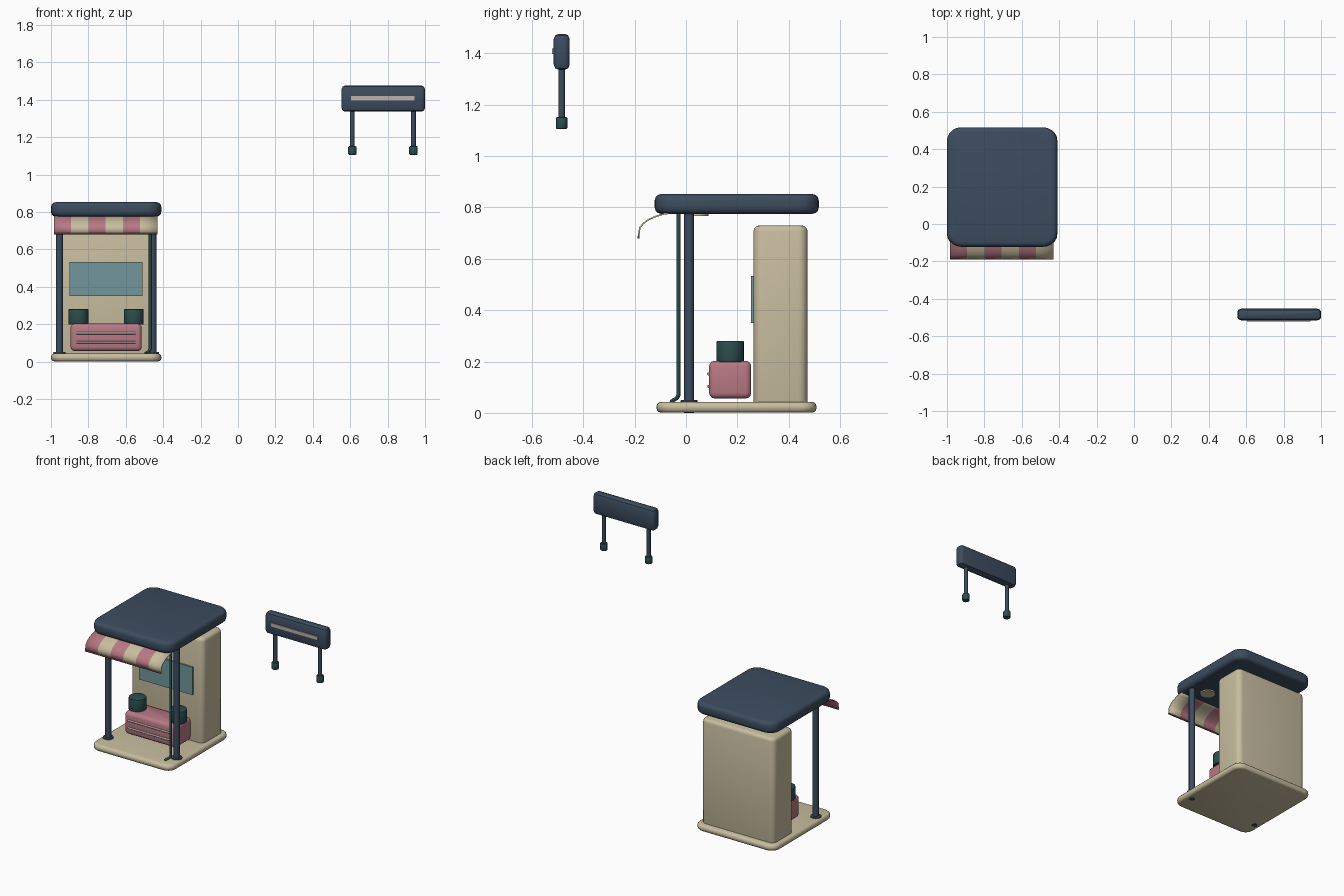
import bpy, bmesh, math
from mathutils import Vector, Matrix

cube = bpy.data.objects.get("Cube")
if cube:
    bpy.data.objects.remove(cube, do_unlink=True)


def material(name, r, g, b):
    m = bpy.data.materials.new(name)
    m.use_nodes = True
    m.diffuse_color = (r, g, b, 1)
    m.node_tree.nodes["Principled BSDF"].inputs["Base Color"].default_value = (r, g, b, 1)
    return m


NAVY = material("navy", 0.045, 0.072, 0.112)
CREAM = material("cream", 0.58, 0.51, 0.35)
PINK = material("dusty_pink", 0.48, 0.19, 0.23)
GLASS = material("teal_glass", 0.17, 0.31, 0.33)
GREEN = material("dark_green", 0.025, 0.075, 0.075)
METAL = material("pale_metal", 0.50, 0.44, 0.41)
RUST = material("rust_trim", 0.28, 0.09, 0.08)
made = []


def finish(name, bm, *mats):
    bmesh.ops.recalc_face_normals(bm, faces=bm.faces)
    mesh = bpy.data.meshes.new(name)
    bm.to_mesh(mesh)
    bm.free()
    for m in mats:
        mesh.materials.append(m)
    ob = bpy.data.objects.new(name, mesh)
    bpy.context.collection.objects.link(ob)
    made.append(ob)
    return ob


def rounded_box(name, mat, x, y, z, plan_r=0, edge_r=0, seg=3):
    """Box from (min, max) ranges, with rounded plan corners and softened rims."""
    bm = bmesh.new()
    bmesh.ops.create_cube(bm, size=1)
    for v in bm.verts:
        v.co = Vector([(r[0] + r[1]) / 2 + c * (r[1] - r[0]) for c, r in zip(v.co, (x, y, z))])
    if plan_r:
        upright = [e for e in bm.edges if abs(e.verts[0].co.z - e.verts[1].co.z) > 1e-4]
        bmesh.ops.bevel(bm, geom=upright, offset=plan_r, segments=seg + 2, profile=0.5, affect='EDGES')
    if edge_r:
        rims = [e for e in bm.edges if abs(e.verts[0].co.z - e.verts[1].co.z) < 1e-5]
        bmesh.ops.bevel(bm, geom=rims, offset=edge_r, segments=seg, profile=0.5, affect='EDGES')
    return finish(name, bm, mat)


def rod(name, mat, a, b, r, bevel=0, sides=20):
    """Cylinder between two points."""
    a, b = Vector(a), Vector(b)
    turn = (b - a).to_track_quat('Z', 'Y').to_matrix().to_4x4()
    bm = bmesh.new()
    bmesh.ops.create_cone(bm, cap_ends=True, segments=sides, radius1=r, radius2=r, depth=(b - a).length)
    if bevel:
        rims = [e for e in bm.edges if abs(e.verts[0].co.z - e.verts[1].co.z) < 1e-5]
        bmesh.ops.bevel(bm, geom=rims, offset=bevel, segments=2, profile=0.5, affect='EDGES')
    bm.transform(Matrix.Translation((a + b) / 2) @ turn)
    return finish(name, bm, mat)


MID = -0.705


def span(half, centre=MID):
    return (centre - half, centre + half)


# Platform, roof and rear cabinet
rounded_box("platform", CREAM, span(0.295), (-0.115, 0.508), (0.001, 0.043), 0.06, 0.018)
rounded_box("roof", NAVY, span(0.295), (-0.122, 0.517), (0.775, 0.852), 0.075, 0.025)
rounded_box("rear_cabinet", CREAM, span(0.265), (0.263, 0.473), (0.02, 0.73), 0.035, 0.022)
rounded_box("cabinet_window", GLASS, span(0.195), (0.253, 0.27), (0.35, 0.533))

# Counter with bars on its front, jars, and lamps above
rounded_box("counter", PINK, span(0.19), (0.09, 0.254), (0.056, 0.203), 0.022, 0.022)
for i, z in enumerate((0.103, 0.152)):
    rod(f"counter_bar_{i}", METAL, (MID - 0.158, 0.088, z), (MID + 0.158, 0.088, z), 0.006, sides=10)
for side, s in (("right", -1), ("left", 1)):
    x = MID + s * 0.148
    rod(f"{side}_jar", GREEN, (x, 0.172, 0.198), (x, 0.172, 0.28), 0.053, 0.003, 28)
    rod(f"{side}_ceiling_lamp", CREAM, (x, 0.04, 0.767), (x, 0.04, 0.78), 0.047, sides=28)
    # Front posts with foot flanges
    x = MID + s * 0.25
    rod(f"{side}_post", NAVY, (x, 0.012, 0), (x, 0.012, 0.79), 0.019)
    rod(f"{side}_post_flange", NAVY, (x, 0.012, 0.04), (x, 0.012, 0.051), 0.033, 0.004)

# Downpipe beside the left post
curve = bpy.data.curves.new("downpipe", 'CURVE')
curve.dimensions = '3D'
curve.bevel_depth = 0.008
curve.bevel_resolution = 2
curve.use_fill_caps = True
path = [(-0.47, -0.029, 0.78), (-0.47, -0.029, 0.07), (-0.476, -0.036, 0.057), (-0.494, -0.058, 0.044)]
spline = curve.splines.new('POLY')
spline.points.add(len(path) - 1)
for p, co in zip(spline.points, path):
    p.co = (*co, 1)
curve.materials.append(GREEN)
pipe = bpy.data.objects.new("downpipe", curve)
bpy.context.collection.objects.link(pipe)

# Striped awning: a curved sheet in six panels
profile = [(-0.05, 0.779), (-0.085, 0.775), (-0.115, 0.766), (-0.143, 0.754),
           (-0.165, 0.739), (-0.18, 0.721), (-0.185, 0.683)]
stripes, x0, x1 = 6, -0.984, -0.431
bm = bmesh.new()
rows = [[bm.verts.new((x0 + (x1 - x0) * i / stripes, y, z)) for y, z in profile]
        for i in range(stripes + 1)]
for i in range(stripes):
    for j in range(len(profile) - 1):
        f = bm.faces.new((rows[i][j], rows[i + 1][j], rows[i + 1][j + 1], rows[i][j + 1]))
        f.material_index = i % 2
awning = finish("awning", bm, PINK, CREAM)
solid = awning.modifiers.new("thickness", 'SOLIDIFY')
solid.thickness = 0.006
solid.offset = 0
rod("awning_trim", RUST, (x0, -0.185, 0.684), (x1, -0.185, 0.684), 0.005, sides=10)

# Separate raised sign on two legs
rounded_box("sign_board", NAVY, (0.553, 1.0), (-0.515, -0.453), (1.336, 1.476), 0.02, 0.02, 2)
rounded_box("sign_strip", METAL, (0.604, 0.944), (-0.521, -0.51), (1.397, 1.419))
for side, x in (("right", 0.611), ("left", 0.938)):
    rod(f"{side}_sign_leg", NAVY, (x, -0.484, 1.13), (x, -0.484, 1.345), 0.0125)
    rod(f"{side}_sign_foot", GREEN, (x, -0.484, 1.105), (x, -0.484, 1.152), 0.023, 0.007)

# Smooth rounded surfaces while keeping sharp edges
bpy.ops.object.select_all(action='DESELECT')
for ob in made:
    ob.select_set(True)
bpy.context.view_layer.objects.active = made[0]
bpy.ops.object.shade_smooth_by_angle(angle=math.radians(40))
